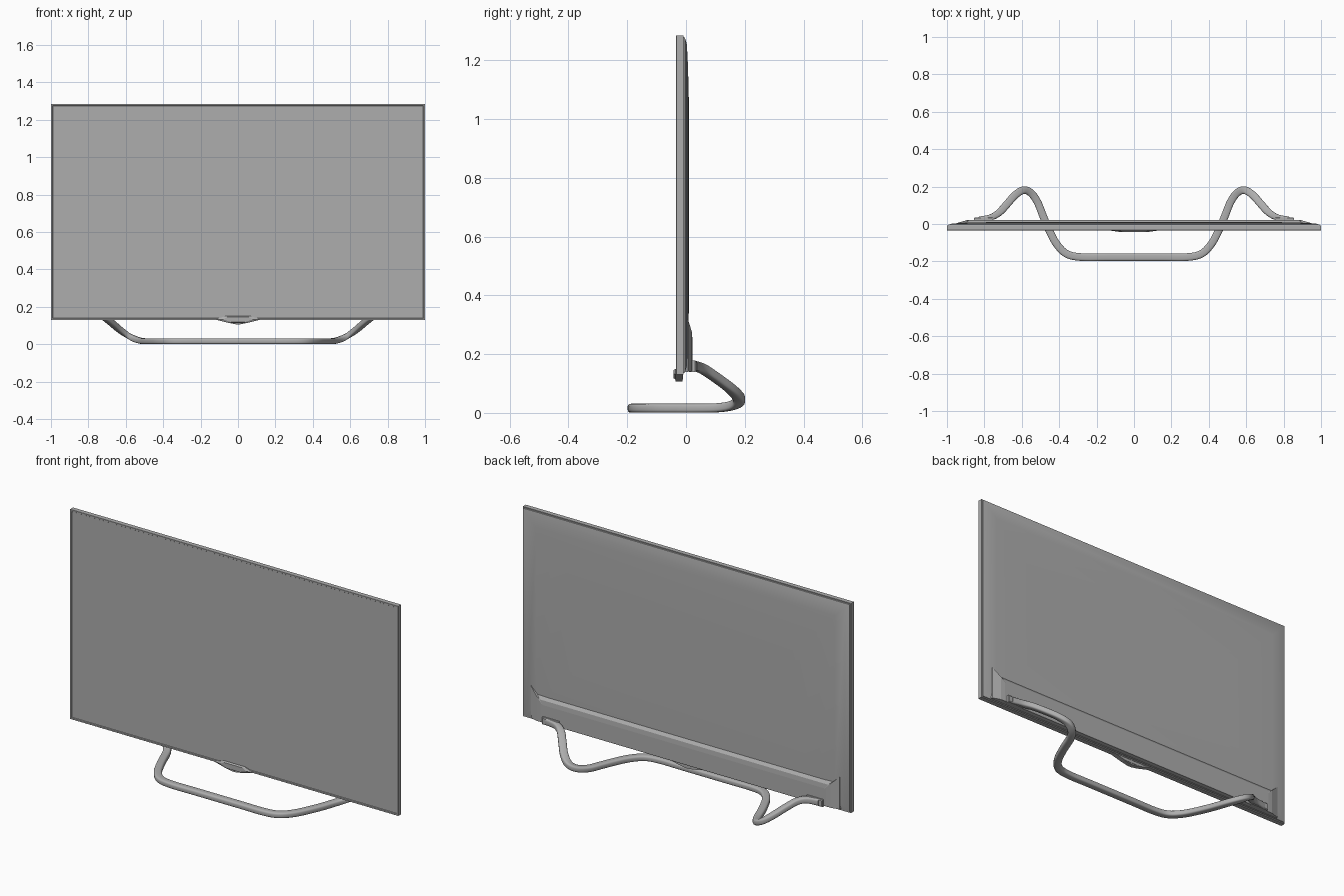
import bpy, bmesh, math
from mathutils import Vector

default = bpy.data.objects.get("Cube")
if default:
    bpy.data.objects.remove(default, do_unlink=True)

grey = bpy.data.materials.new("plain grey")
grey.use_nodes = True
GREY = (0.42, 0.42, 0.42, 1)
grey.diffuse_color = GREY
grey.node_tree.nodes["Principled BSDF"].inputs["Base Color"].default_value = GREY

HALF, BOTTOM, TOP = 1.0, 0.13, 1.285   # panel outline


def finish(name, bm, smooth_angle=None):
    """Turn a bmesh into a named, coloured object."""
    bmesh.ops.recalc_face_normals(bm, faces=bm.faces[:])
    mesh = bpy.data.meshes.new(name)
    bm.to_mesh(mesh)
    bm.free()
    obj = bpy.data.objects.new(name, mesh)
    bpy.context.collection.objects.link(obj)
    mesh.materials.append(grey)
    if smooth_angle:
        bpy.ops.object.select_all(action="DESELECT")
        obj.select_set(True)
        bpy.context.view_layer.objects.active = obj
        bpy.ops.object.shade_smooth_by_angle(angle=math.radians(smooth_angle))
    return obj


def loft(name, rings, smooth_angle=None):
    """Bridge equal closed rings of points and cap both ends."""
    bm = bmesh.new()
    loops = [[bm.verts.new(p) for p in ring] for ring in rings]
    count = len(loops[0])
    for a, b in zip(loops, loops[1:]):
        for i in range(count):
            j = (i + 1) % count
            bm.faces.new((a[i], a[j], b[j], b[i]))
    bm.faces.new(loops[0])
    bm.faces.new(loops[-1])
    return finish(name, bm, smooth_angle)


def panel_ring(inset, y):
    x, low, high = HALF - inset, BOTTOM + inset, TOP - inset
    return [(-x, y, low), (x, y, low), (x, y, high), (-x, y, high)]


def mirrored(half, y):
    """Closed symmetric outline from its right half, listed bottom to top."""
    return [(x, y, z) for x, z in half] + [(-x, y, z) for x, z in reversed(half)]


# Thin frame with the screen sunk slightly into it
loft("screen_frame", [panel_ring(0.011, -0.031), panel_ring(0.009, -0.034),
                      panel_ring(0.001, -0.034), panel_ring(0, -0.033),
                      panel_ring(0, -0.008)])

# Gently domed rear shell
loft("rear_shell", [panel_ring(0.005, -0.01), panel_ring(0.007, -0.004),
                    panel_ring(0.03, 0.003), panel_ring(0.09, 0.006),
                    panel_ring(0.18, 0.009), panel_ring(0.3, 0.0105),
                    panel_ring(0.42, 0.011)], 35)

# Raised lower housing with flared upper corners
loft("rear_housing", [
    mirrored([(0.945, 0.14), (0.945, 0.32), (0.905, 0.283)], -0.005),
    mirrored([(0.94, 0.14), (0.94, 0.318), (0.9, 0.282)], 0.007),
    mirrored([(0.895, 0.142), (0.895, 0.275), (0.88, 0.265)], 0.02),
    mirrored([(0.87, 0.145), (0.87, 0.25), (0.86, 0.24)], 0.022)])

# Small pointed chin below the screen
chin = [(0.0, 0.108), (0.05, 0.114), (0.12, 0.132), (0.07, 0.15)]
loft("front_chin", [mirrored(chin[1:], -0.01), mirrored(chin[1:], -0.036),
                    mirrored([(0.035, 0.118), (0.08, 0.133), (0.055, 0.146)], -0.042)])
loft("chin_tip", [mirrored([(0.012, 0.107), (0.05, 0.114)], y)
                  for y in (-0.012, -0.036)])

# Stand: one rounded strap from mount to mount
half_path = [Vector(p) for p in (
    (0.14, -0.177, 0.016), (0.28, -0.177, 0.016), (0.36, -0.16, 0.016),
    (0.415, -0.105, 0.016), (0.455, -0.03, 0.016), (0.485, 0.04, 0.016),
    (0.515, 0.115, 0.018), (0.55, 0.165, 0.028), (0.59, 0.181, 0.048),
    (0.635, 0.155, 0.08), (0.68, 0.105, 0.118), (0.72, 0.062, 0.147),
    (0.765, 0.036, 0.158), (0.83, 0.026, 0.158))]
path = [Vector((-p.x, p.y, p.z)) for p in reversed(half_path)] + half_path


def spline(points, steps):
    """Smooth curve through the points."""
    ends = [points[0] * 2 - points[1]] + points + [points[-1] * 2 - points[-2]]
    result = []
    for a, b, c, d in zip(ends, ends[1:], ends[2:], ends[3:]):
        for k in range(steps):
            t = k / steps
            result.append(b + (c - a) * (t / 2)
                          + (a * 2 - b * 5 + c * 4 - d) * (t * t / 2)
                          + (b * 3 - a - c * 3 + d) * (t ** 3 / 2))
    return result + [points[-1]]


def strap_section(center, tangent, width, height, sides=16):
    side = tangent.cross(Vector((0, 0, 1))).normalized()
    up = side.cross(tangent).normalized()
    ring = []
    for i in range(sides):
        angle = math.tau * (i + 0.5) / sides
        c, s = math.cos(angle), math.sin(angle)
        u = math.copysign(abs(c) ** 0.55, c) * width / 2
        v = math.copysign(abs(s) ** 0.55, s) * height / 2
        ring.append(center + side * u + up * v)
    return ring


curve = spline(path, 5)
rings = []
for i, point in enumerate(curve):
    before, after = curve[max(i - 1, 0)], curve[min(i + 1, len(curve) - 1)]
    slim = max(0, abs(point.x) - 0.7) / 0.13   # strap thins toward its mounts
    rings.append(strap_section(point, (after - before).normalized(),
                               0.041 - 0.016 * slim, 0.031 + 0.005 * slim))
loft("stand_strap", rings, 40)

# Mounting tabs on the housing
for name, sign in (("left_mount", 1), ("right_mount", -1)):
    def tab(inset, y):
        inner, outer = sign * (0.755 + inset), sign * (0.855 - inset)
        low, high = 0.139 + inset, 0.178 - inset
        return [(inner, y, low), (outer, y, low), (outer, y, high), (inner, y, high)]
    loft(name, [tab(0, 0.01), tab(0, 0.031), tab(0.004, 0.035)])
